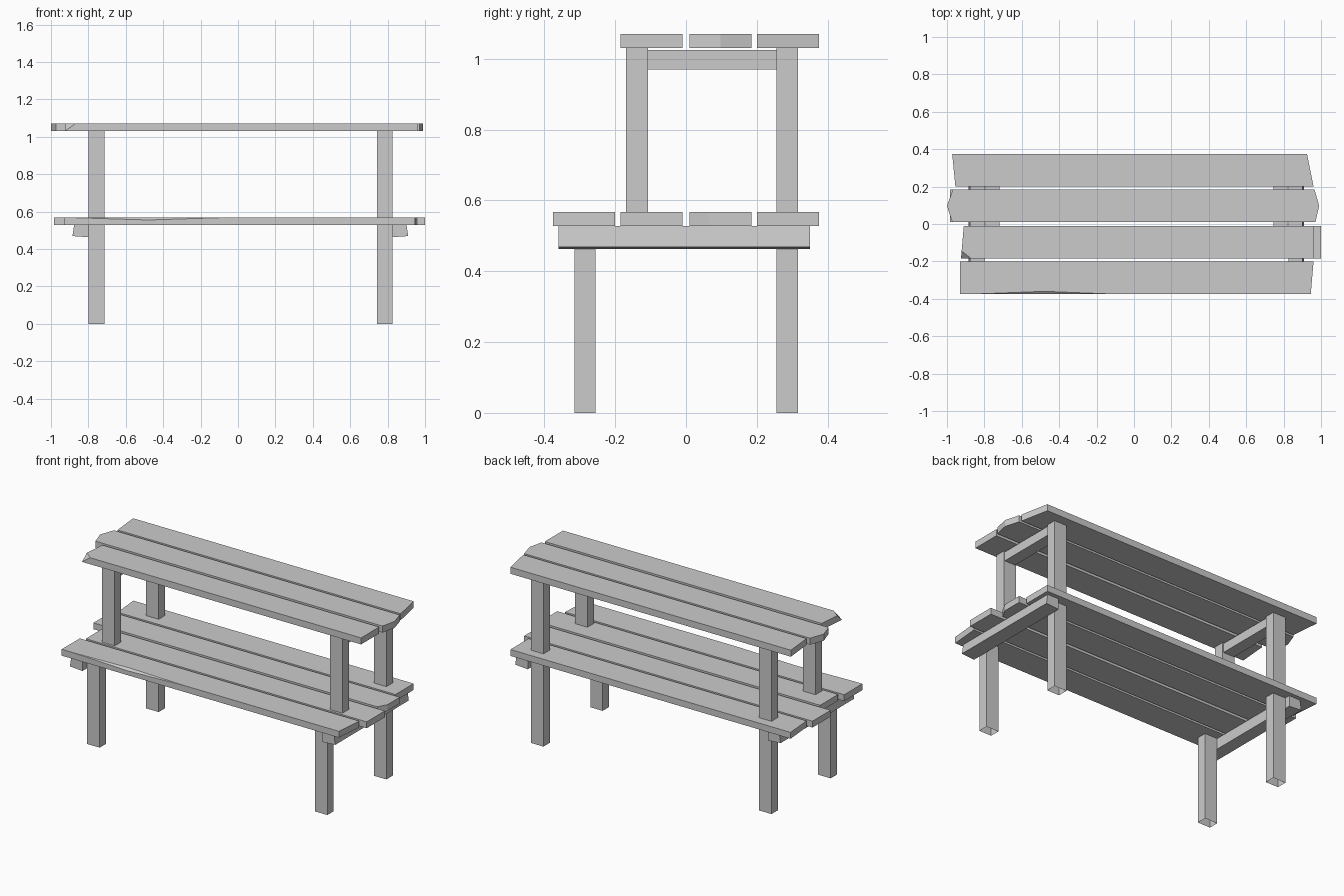
import bpy
import bmesh
from mathutils import Vector

cube = bpy.data.objects.get("Cube")
if cube:
    bpy.data.objects.remove(cube, do_unlink=True)

wood = bpy.data.materials.new("light_grey")
wood.use_nodes = True
GREY = (0.6, 0.6, 0.6, 1)
wood.diffuse_color = GREY
wood.node_tree.nodes["Principled BSDF"].inputs["Base Color"].default_value = GREY


def prism(outline, lo, hi, axis="Z"):
    """Extrude a 2D outline along Z (outline in x, y) or Y (outline in x, z)."""
    bm = bmesh.new()

    def ring(h):
        return [bm.verts.new((a, b, h) if axis == "Z" else (a, h, b)) for a, b in outline]

    low, high = ring(lo), ring(hi)
    bm.faces.new(low)
    bm.faces.new(high)
    for i in range(len(low)):
        j = (i + 1) % len(low)
        bm.faces.new((low[i], low[j], high[j], high[i]))
    bmesh.ops.recalc_face_normals(bm, faces=bm.faces)
    return bm, low, high


def finish(name, bm):
    mesh = bpy.data.meshes.new(name)
    bm.to_mesh(mesh)
    bm.free()
    mesh.materials.append(wood)
    bpy.context.scene.collection.objects.link(bpy.data.objects.new(name, mesh))


def box(name, x, y, z, open_bottom=False):
    bm, low, _ = prism([(x[0], y[0]), (x[1], y[0]), (x[1], y[1]), (x[0], y[1])], *z)
    if open_bottom:
        bottom = [f for f in bm.faces if all(v in low for v in f.verts)]
        bmesh.ops.delete(bm, geom=bottom, context="FACES_ONLY")
    finish(name, bm)


SEAT = (0.528, 0.567)
TOP = (1.03, 1.07)

# Board rows, front to back
ROW1, ROW2, ROW3, ROW4 = (-0.375, -0.2), (-0.185, -0.01), (0.01, 0.185), (0.2, 0.375)


def board(row, left, right):
    """Board outline; each end lists (x, fraction across the row), front to back."""
    def at(x, t):
        return x, row[0] + t * (row[1] - row[0])
    return [at(*p) for p in right] + [at(*p) for p in reversed(left)]


# Upper boards with worn, irregular ends
finish("upper_back_board", prism(board(
    ROW4, [(-0.955, 0), (-0.972, 1)], [(0.96, 0), (0.925, 1)]), *TOP)[0])
finish("upper_middle_board", prism(board(
    ROW3, [(-0.972, 0), (-1, 0.5), (-0.968, 1)],
    [(0.97, 0), (0.99, 0.5), (0.965, 1)]), *TOP)[0])

# Upper front board with a broken corner
bm, _, _ = prism(board(ROW2, [(-0.925, 0), (-0.91, 1)], [(0.962, 0), (0.962, 1)]), *TOP)
a, b, c = Vector((-0.92, -0.145, 1.07)), Vector((-0.87, -0.185, 1.07)), Vector((-0.923, -0.185, 1.032))
normal = (b - a).cross(c - a)
if normal.z < 0:
    normal.negate()
bmesh.ops.bisect_plane(bm, geom=bm.verts[:] + bm.edges[:] + bm.faces[:],
                       plane_co=a, plane_no=normal, clear_outer=True)
bmesh.ops.holes_fill(bm, edges=[e for e in bm.edges if e.is_boundary])
bmesh.ops.recalc_face_normals(bm, faces=bm.faces)
finish("upper_front_board", bm)

# Lower boards
finish("lower_back_board", prism(board(
    ROW4, [(-0.955, 0), (-0.97, 1)], [(0.925, 0), (0.925, 1)]), *SEAT)[0])
finish("lower_inner_back_board", prism(board(
    ROW3, [(-0.985, 0), (-0.985, 1)], [(0.935, 0), (0.965, 0.32), (0.965, 1)]), *SEAT)[0])
finish("lower_inner_front_board", prism(board(
    ROW2, [(-0.9, 0), (-0.9, 1)], [(1, 0), (1, 1)]), *SEAT)[0])

# Lower front board with a long chip out of its upper front edge
outline = [(-0.93, -0.375), (-0.87, -0.375), (-0.48, -0.375), (-0.1, -0.375),
           (0.945, -0.375), (0.96, -0.2), (-0.93, -0.2)]
bm, low, high = prism(outline, *SEAT)
edge = bm.edges.get((low[2], high[2]))
_, dip = bmesh.utils.edge_split(edge, low[2], 0.7)
dip.co = (-0.48, -0.375, 0.555)
high[2].co.y = -0.36
for side in (high[1], high[3]):
    bmesh.ops.connect_vert_pair(bm, verts=[side, dip])
bmesh.ops.recalc_face_normals(bm, faces=bm.faces)
finish("lower_front_board", bm)

# Legs, posts and crossbars at each end
for end, x, sign in (("right", (-0.8, -0.715), -1), ("left", (0.742, 0.825), 1)):
    box(f"front_leg_{end}", x, (-0.315, -0.255), (0, SEAT[0]), True)
    box(f"back_leg_{end}", x, (0.255, 0.317), (0, TOP[0]), True)
    box(f"upper_post_{end}", x, (-0.17, -0.108), (SEAT[1], TOP[0]))
    box(f"upper_crossbar_{end}", (x[0] + 0.005, x[1] - 0.005), (-0.108, 0.255), (0.97, 1.025))
    # Slightly tilted lower crossbar on the outside of the legs
    inner = x[1] if sign > 0 else x[0]
    section = [(inner, 0.463), (inner + sign * 0.085, 0.469),
               (inner + sign * 0.076, 0.528), (inner, 0.528)]
    finish(f"lower_crossbar_{end}", prism(section, -0.36, 0.35, "Y")[0])
